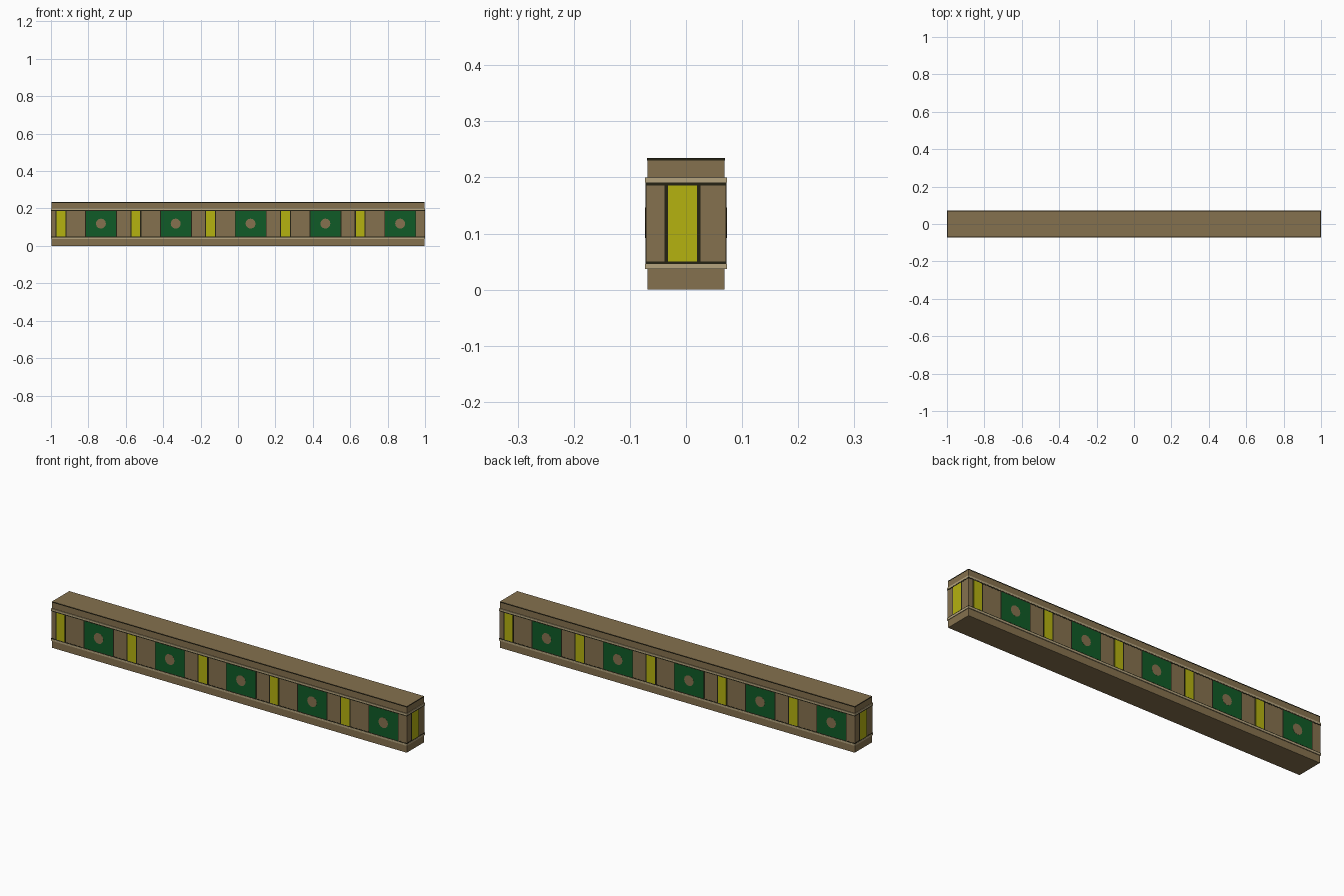
import bpy, bmesh, math
from mathutils import Matrix, Vector

if "Cube" in bpy.data.objects:
    bpy.data.objects.remove(bpy.data.objects["Cube"])


def material(name, rgb):
    m = bpy.data.materials.new(name)
    m.diffuse_color = (*rgb, 1)
    m.use_nodes = True
    m.node_tree.nodes["Principled BSDF"].inputs["Base Color"].default_value = m.diffuse_color
    return m


BROWN = material("brown", (0.235, 0.165, 0.077))
TAN = material("light tan", (0.46, 0.37, 0.21))
DARK = material("dark olive", (0.018, 0.016, 0.007))
GREEN = material("green", (0.005, 0.105, 0.02))
YELLOW = material("yellow", (0.46, 0.445, 0.005))


def finish(bm, name, mat):
    mesh = bpy.data.meshes.new(name)
    bm.to_mesh(mesh)
    bm.free()
    mesh.materials.append(mat)
    ob = bpy.data.objects.new(name, mesh)
    bpy.context.collection.objects.link(ob)
    return ob


def add_box(bm, lo, hi, rot=Matrix()):
    lo, hi = Vector(lo), Vector(hi)
    size = Matrix.Diagonal((*(hi - lo), 1))
    bmesh.ops.create_cube(bm, size=1, matrix=rot @ Matrix.Translation((lo + hi) / 2) @ size)


def box(name, mat, hx, hy, z0, z1):
    bm = bmesh.new()
    add_box(bm, (-hx, -hy, z0), (hx, hy, z1))
    return finish(bm, name, mat)


def turn(quarter):
    return Matrix.Rotation(quarter * math.pi / 2, 4, 'Z')


# Plates on the outer walls: (quarter turn, distance of wall, u0, u1, z0, z1)
def plates(name, mat, rects, lift):
    bm = bmesh.new()
    for q, d, u0, u1, z0, z1 in rects:
        add_box(bm, (u0, -d - lift, z0), (u1, -d + 0.001, z1), turn(q))
    return finish(bm, name, mat)


# Main beam and the slightly wider middle section
box("beam", BROWN, 0.997, 0.069, 0, 0.235)
box("middle_section", BROWN, 0.9985, 0.0715, 0.037, 0.20)

# Light trim along the top and bottom of the middle section
box("upper_trim", TAN, 1.0, 0.073, 0.191, 0.20)
box("lower_trim", TAN, 1.0, 0.073, 0.037, 0.046)

# Dark seams beside the trims and under the top edge
box("upper_seam", DARK, 0.9992, 0.0722, 0.186, 0.191)
box("lower_seam", DARK, 0.9992, 0.0722, 0.046, 0.050)
box("top_edge_seam", DARK, 0.9975, 0.0695, 0.230, 0.2345)

# Repeating lights and panels on both long sides, one light on each end
LONG, END = 0.0715, 0.9985
lights, panels, discs = [], [], []
for q in (0, 2):
    for i in range(5):
        x = -0.97 + 0.4 * i
        lights.append((q, LONG, x, x + 0.047, 0.05, 0.186))
        panels.append((q, LONG, x + 0.157, x + 0.319, 0.05, 0.186))
        discs.append((q, x + 0.237))
for q in (1, 3):
    lights.append((q, END, -0.032, 0.020, 0.05, 0.186))


def grow(rects, g):
    return [(q, d, u0 - g, u1 + g, z0, z1) for q, d, u0, u1, z0, z1 in rects]


plates("light_frames", DARK, grow(lights, 0.006), 0.0006)
plates("panel_frames", DARK, grow(panels, 0.004), 0.0006)
plates("yellow_lights", YELLOW, lights, 0.0011)
plates("green_panels", GREEN, panels, 0.0011)

# Round brown bosses in the green panels
bm = bmesh.new()
for q, x in discs:
    place = Matrix.Translation((x, -LONG - 0.001, 0.119)) @ Matrix.Rotation(math.pi / 2, 4, 'X')
    bmesh.ops.create_cone(bm, cap_ends=True, segments=12, radius1=0.027, radius2=0.027,
                          depth=0.001, matrix=turn(q) @ place)
finish(bm, "panel_bosses", BROWN)
